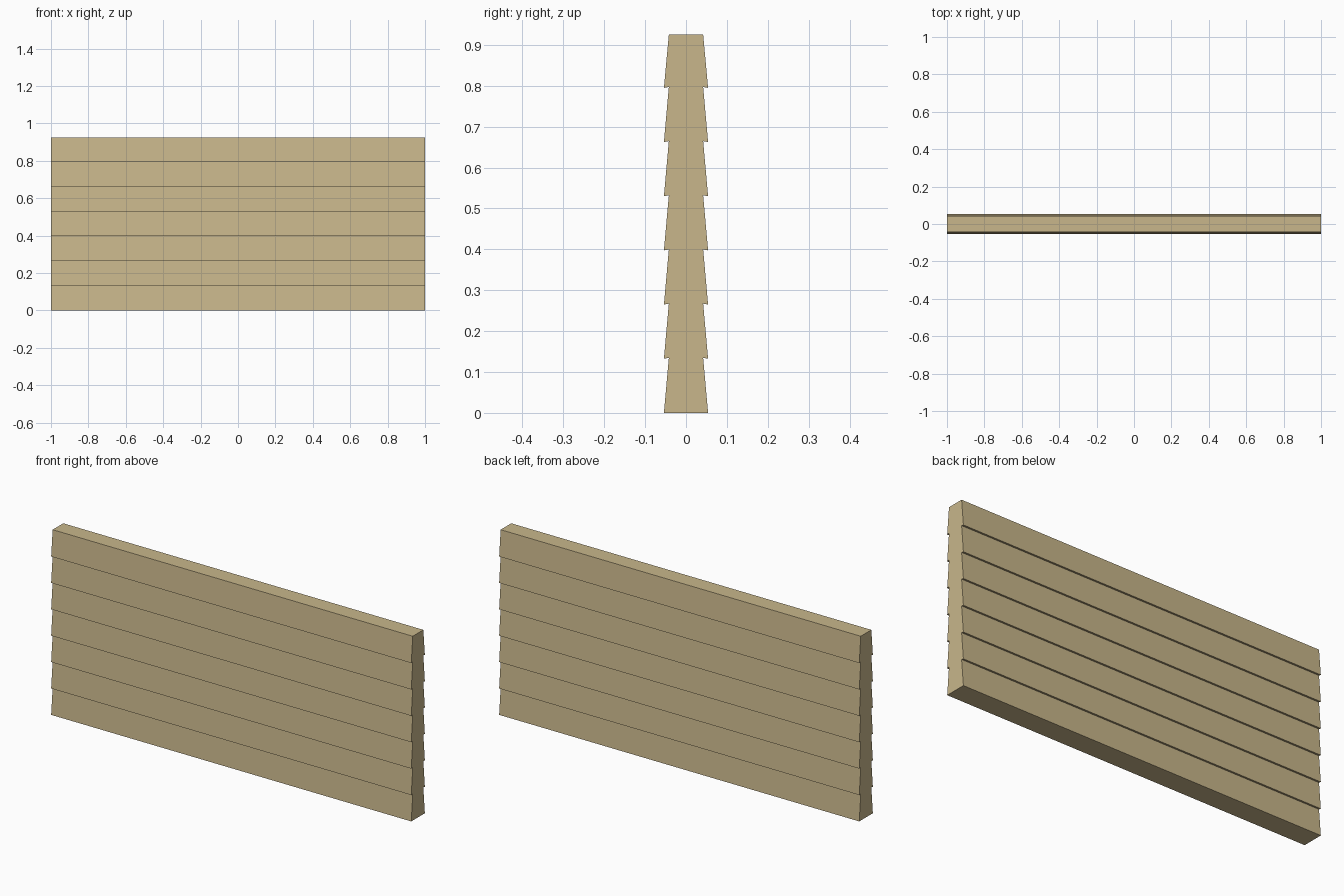
import bpy, bmesh

if "Cube" in bpy.data.objects:
    bpy.data.objects.remove(bpy.data.objects["Cube"])

BOARDS = 7
PITCH = 0.1325      # board spacing
TOP = 0.925
OUTER, INNER = 0.054, 0.042   # half depth at the bottom / top of a board
LIP = 0.002         # slight rise under each overhang

# Right-hand half of the lapped profile, bottom to top
half = []
for i in range(BOARDS):
    z = i * PITCH
    top = TOP if i == BOARDS - 1 else z + PITCH + LIP
    half += [(OUTER, z), (INNER, top)]

# Mirror it to close the section, then extrude along x
section = half + [(-y, z) for y, z in reversed(half)]
bm = bmesh.new()
face = bm.faces.new([bm.verts.new((-1, y, z)) for y, z in section])
ext = bmesh.ops.extrude_face_region(bm, geom=[face])
moved = [g for g in ext["geom"] if isinstance(g, bmesh.types.BMVert)]
bmesh.ops.translate(bm, verts=moved, vec=(2, 0, 0))
bmesh.ops.recalc_face_normals(bm, faces=bm.faces)

mesh = bpy.data.meshes.new("clapboard_wall")
bm.to_mesh(mesh)
bm.free()
wall = bpy.data.objects.new("clapboard_wall", mesh)
bpy.context.collection.objects.link(wall)

# Tan painted wood
mat = bpy.data.materials.new("tan_wood")
mat.diffuse_color = (0.58, 0.47, 0.26, 1)
mat.use_nodes = True
mat.node_tree.nodes["Principled BSDF"].inputs["Base Color"].default_value = mat.diffuse_color
mesh.materials.append(mat)
